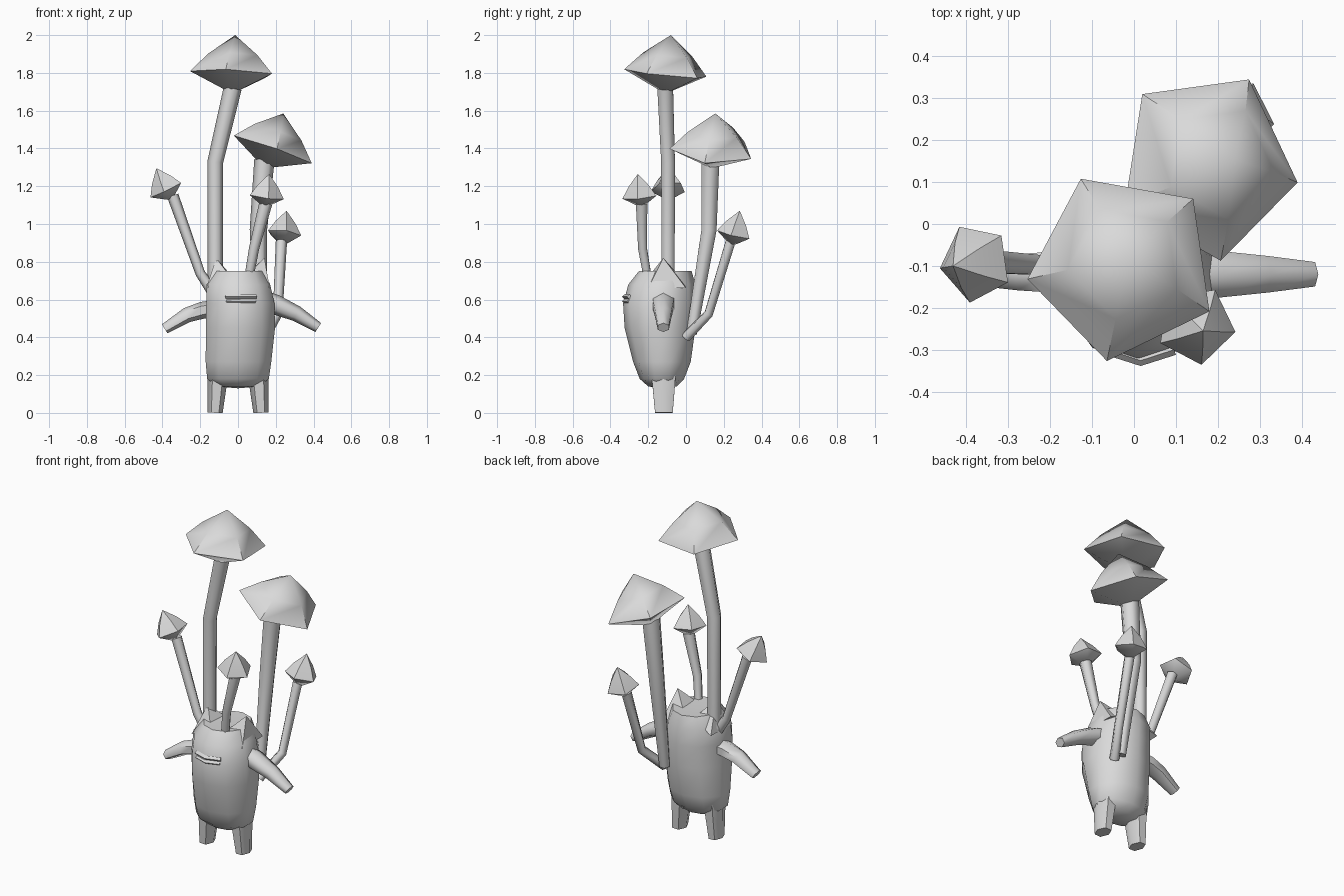
import bpy, bmesh
from math import sin, cos, radians, pi
from mathutils import Vector

cube = bpy.data.objects.get("Cube")
if cube:
    bpy.data.objects.remove(cube, do_unlink=True)

grey = bpy.data.materials.new("light grey")
grey.use_nodes = True
colour = (0.7, 0.7, 0.7, 1)
grey.diffuse_color = colour
grey.node_tree.nodes["Principled BSDF"].inputs["Base Color"].default_value = colour


def loft(name, rings, start=None, end=None, angle=50):
    """Skin a stack of rings; each end closes to a point or a flat face."""
    bm = bmesh.new()
    rows = [[bm.verts.new(p) for p in ring] for ring in rings]
    n = len(rows[0])
    for a, b in zip(rows, rows[1:]):
        for i in range(n):
            j = (i + 1) % n
            bm.faces.new((a[i], a[j], b[j], b[i]))
    for row, tip in ((rows[0], start), (rows[-1], end)):
        if tip is None:
            bm.faces.new(row)
        else:
            v = bm.verts.new(tip)
            for i in range(n):
                bm.faces.new((row[i], row[(i + 1) % n], v))
    bmesh.ops.recalc_face_normals(bm, faces=bm.faces)
    mesh = bpy.data.meshes.new(name)
    bm.to_mesh(mesh)
    bm.free()
    mesh.materials.append(grey)
    obj = bpy.data.objects.new(name, mesh)
    bpy.context.collection.objects.link(obj)
    bpy.ops.object.select_all(action='DESELECT')
    obj.select_set(True)
    bpy.context.view_layer.objects.active = obj
    bpy.ops.object.shade_smooth_by_angle(angle=radians(angle))
    return obj


def tube(name, path, radii, depth=1.0, sides=6):
    """Tapered tube along a bent path; depth stretches it along y."""
    pts = [Vector(p) for p in path]
    rings = []
    for i, (p, r) in enumerate(zip(pts, radii)):
        t = Vector()
        if i > 0:
            t += (p - pts[i - 1]).normalized()
        if i < len(pts) - 1:
            t += (pts[i + 1] - p).normalized()
        t.normalize()
        u = t.cross(Vector((0, 1, 0))).normalized()
        v = u.cross(t) * depth
        ring = [p + (u * cos(a) + v * sin(a)) * r
                for a in (2 * pi * k / sides for k in range(sides))]
        for q in ring:
            q.z = max(q.z, 0)
        rings.append(ring)
    return loft(name, rings, angle=65)


def cap(name, apex, base, radius, phase, rim=0.34):
    """Five-sided mushroom cap with a domed top and a pointed underside."""
    apex, base = Vector(apex), Vector(base)
    axis = apex - base
    turn = Vector((0, 0, 1)).rotation_difference(axis)

    def ring(t, r):
        return [base + axis * t + turn @ Vector((cos(a) * r, sin(a) * r, 0))
                for a in (radians(phase + 72 * k) for k in range(5))]
    rings = [ring(rim, radius), ring(rim + (1 - rim) * 0.48, radius * 0.6)]
    return loft(name, rings, start=base, end=apex)


# Body: barrel with rings given as height, left, right, front, back
profile = [
    (0.14, -0.11, 0.11, -0.20, -0.05),
    (0.18, -0.165, 0.165, -0.245, -0.01),
    (0.27, -0.173, 0.178, -0.28, 0.025),
    (0.45, -0.172, 0.198, -0.325, 0.05),
    (0.58, -0.17, 0.195, -0.333, 0.055),
    (0.68, -0.168, 0.172, -0.305, 0.05),
    (0.75, -0.12, 0.135, -0.25, 0.03),
]
rings = []
for z, x0, x1, y0, y1 in profile:
    ring = []
    for k in range(10):
        a = 2 * pi * k / 10 - pi / 2
        ring.append(((x0 + x1) / 2 + (x1 - x0) / 2 * cos(a) * 1.04,
                     (y0 + y1) / 2 + (y1 - y0) / 2 * sin(a), z))
    rings.append(ring)
loft("body", rings, start=(0, -0.12, 0.13), end=(0.01, -0.11, 0.745))

# Ears: pointed ridges at the sides of the head
for name, s, tip in (("right_ear", -1, -0.115), ("left_ear", 1, 0.14)):
    foot = [(s * 0.168, -0.20, 0.66), (s * 0.04, -0.20, 0.72),
            (s * 0.03, -0.03, 0.72), (s * 0.165, 0.0, 0.66)]
    loft(name, [foot], end=(tip, -0.12, 0.82), angle=30)

# Mouth: two thin lips wrapped round the front
for name, z, w in (("upper_lip", 0.615, 0.08), ("lower_lip", 0.59, 0.075)):
    mid = 0.016
    tube(name, [(mid - w, -0.3, z), (mid, -0.326, z), (mid + w, -0.3, z)],
         [0.013] * 3, sides=4)

# Legs
for name, s in (("right_leg", -1), ("left_leg", 1)):
    tube(name, [(s * 0.105, -0.12, 0.26), (s * 0.11, -0.118, 0.16),
                (s * 0.121, -0.117, 0)], [0.056, 0.052, 0.04], depth=1.35)

# Arms
tube("left_arm", [(0.14, -0.12, 0.59), (0.2, -0.12, 0.573),
                  (0.31, -0.12, 0.525), (0.425, -0.12, 0.452)],
     [0.055, 0.053, 0.042, 0.028], depth=1.2)
tube("right_arm", [(-0.14, -0.115, 0.55), (-0.19, -0.115, 0.543),
                   (-0.27, -0.115, 0.518), (-0.388, -0.115, 0.445)],
     [0.045, 0.045, 0.04, 0.028], depth=1.25)

# Mushrooms: stem path, stem radii, cap apex, cap base, cap radius, turn
mushrooms = {
    "tall": ([(-0.12, -0.095, 0.62), (-0.12, -0.095, 1.33), (-0.028, -0.11, 1.72)],
             [0.04, 0.042, 0.048],
             (-0.015, -0.08, 2.0), (-0.03, -0.11, 1.69), 0.232, 44),
    "back": ([(0.12, 0.03, 0.42), (0.108, 0.122, 0.97), (0.14, 0.13, 1.34)],
             [0.032, 0.046, 0.054],
             (0.24, 0.155, 1.585), (0.14, 0.135, 1.295), 0.232, 62),
    "right": ([(-0.14, -0.1, 0.65), (-0.2, -0.1, 0.74), (-0.345, -0.09, 1.15)],
              [0.03, 0.026, 0.031],
              (-0.432, -0.1, 1.295), (-0.35, -0.09, 1.125), 0.096, 44),
    "left": ([(0.14, 0.0, 0.4), (0.21, 0.12, 0.525), (0.23, 0.237, 0.91)],
             [0.027, 0.026, 0.03],
             (0.257, 0.285, 1.07), (0.235, 0.24, 0.882), 0.094, 62),
    "front": ([(0.055, -0.2, 0.7), (0.085, -0.23, 0.87), (0.147, -0.235, 1.11)],
              [0.024, 0.027, 0.035],
              (0.165, -0.255, 1.265), (0.14, -0.235, 1.085), 0.096, 62),
}
for side, (path, radii, apex, base, radius, phase) in mushrooms.items():
    tube(side + "_mushroom_stem", path, radii)
    cap(side + "_mushroom_cap", apex, base, radius, phase)
